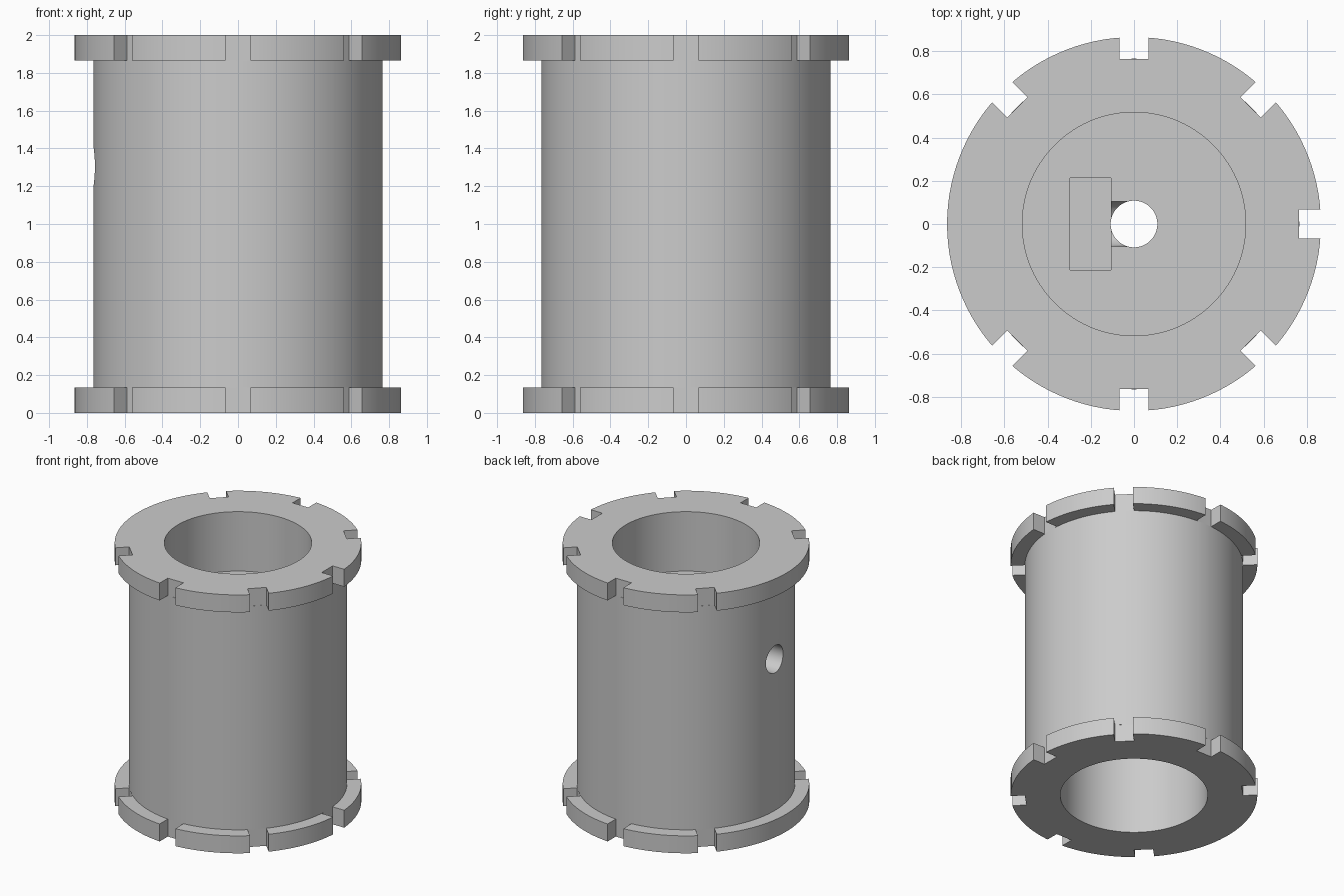
import bpy, bmesh, math
from mathutils import Matrix

default = bpy.data.objects.get("Cube")
if default:
    bpy.data.objects.remove(default, do_unlink=True)

R_FLANGE, R_BODY, R_BORE, R_SHAFT = 0.865, 0.765, 0.517, 0.108
RIM = 0.135                       # flange thickness
WEB_LOW, WEB_TOP = 1.05, 1.54     # inner hub disc
SCREW_Z, SCREW_R = 1.305, 0.105
SEGMENTS = 120

grey = bpy.data.materials.new("light grey")
grey.use_nodes = True
colour = (0.6, 0.6, 0.6, 1)
grey.diffuse_color = colour
grey.node_tree.nodes["Principled BSDF"].inputs["Base Color"].default_value = colour


def to_object(name, bm):
    bmesh.ops.recalc_face_normals(bm, faces=bm.faces)
    mesh = bpy.data.meshes.new(name)
    bm.to_mesh(mesh)
    bm.free()
    mesh.materials.append(grey)
    obj = bpy.data.objects.new(name, mesh)
    bpy.context.collection.objects.link(obj)
    return obj


def add_box(bm, low, high, angle=0):
    size = [h - l for l, h in zip(low, high)]
    centre = [(h + l) / 2 for l, h in zip(low, high)]
    bmesh.ops.create_cube(bm, size=1, matrix=Matrix.Rotation(angle, 4, 'Z')
                          @ Matrix.Translation(centre) @ Matrix.Diagonal((*size, 1)))


def cut(target, name, bm):
    cutter = to_object(name, bm)
    cutter.hide_render = True
    mod = target.modifiers.new(name, 'BOOLEAN')
    mod.operation, mod.solver, mod.object = 'DIFFERENCE', 'EXACT', cutter
    bpy.context.view_layer.objects.active = target
    bpy.ops.object.modifier_apply(modifier=mod.name)
    bpy.data.objects.remove(cutter, do_unlink=True)


# Spool: closed section turned around the axis, with flanges, bore and hub disc
profile = [(R_BORE, 0), (R_FLANGE, 0), (R_FLANGE, RIM), (R_BODY, RIM),
           (R_BODY, 2 - RIM), (R_FLANGE, 2 - RIM), (R_FLANGE, 2), (R_BORE, 2),
           (R_BORE, WEB_TOP), (R_SHAFT, WEB_TOP), (R_SHAFT, WEB_LOW), (R_BORE, WEB_LOW)]
bm = bmesh.new()
rings = []
for i in range(SEGMENTS):
    a = 2 * math.pi * i / SEGMENTS
    rings.append([bm.verts.new((r * math.cos(a), r * math.sin(a), z)) for r, z in profile])
for i, ring in enumerate(rings):
    after = rings[(i + 1) % SEGMENTS]
    for j in range(len(profile)):
        k = (j + 1) % len(profile)
        bm.faces.new((ring[j], after[j], after[k], ring[k]))
spool = to_object("flanged_spool", bm)

# Rim notches every eighth of a turn, except on the screw side
bm = bmesh.new()
for step in range(-3, 4):
    for low, high in ((-0.1, RIM), (2 - RIM, 2.1)):
        add_box(bm, (0.763, -0.067, low), (1, 0.067, high), step * math.pi / 4)
cut(spool, "rim_notches", bm)

# Radial screw hole through the wall and hub
bm = bmesh.new()
bmesh.ops.create_cone(bm, cap_ends=True, segments=48, radius1=SCREW_R, radius2=SCREW_R, depth=1,
                      matrix=Matrix.Translation((-0.5, 0, SCREW_Z)) @ Matrix.Rotation(math.pi / 2, 4, 'Y'))
cut(spool, "screw_hole", bm)

# Slot and nut pocket open to the top of the hub
bm = bmesh.new()
add_box(bm, (-0.2, -0.104, SCREW_Z), (0, 0.104, 1.7))
cut(spool, "screw_slot", bm)
bm = bmesh.new()
add_box(bm, (-0.295, -0.214, 1.09), (-0.107, 0.214, 1.7))
cut(spool, "nut_pocket", bm)

# Smooth round walls with crisp edges
bpy.ops.object.select_all(action='DESELECT')
spool.select_set(True)
bpy.context.view_layer.objects.active = spool
bpy.ops.object.shade_smooth_by_angle(angle=math.radians(30))
